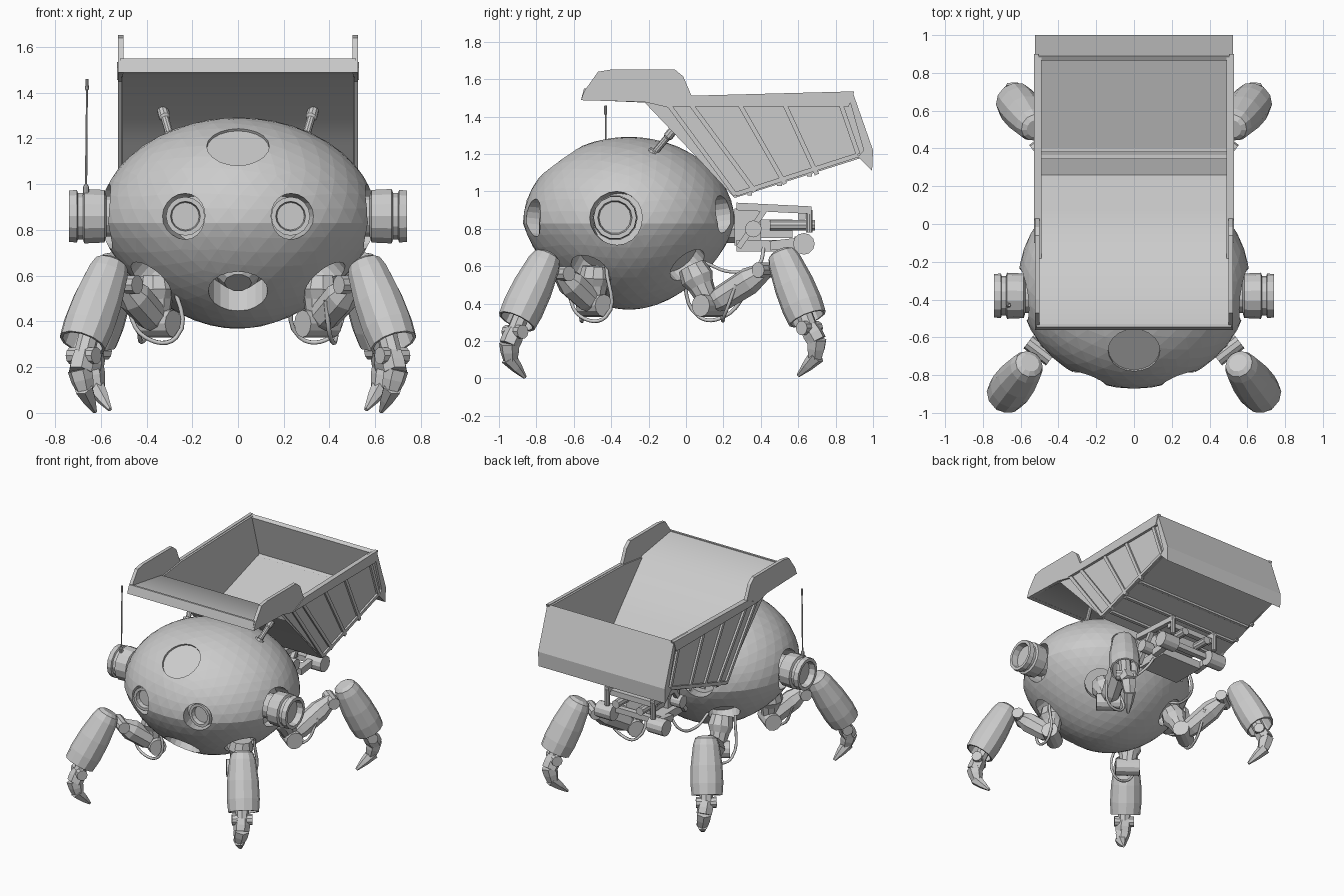
import bpy, bmesh, math
from mathutils import Vector, Matrix

if "Cube" in bpy.data.objects:
    bpy.data.objects.remove(bpy.data.objects["Cube"])

GREY = (0.6, 0.6, 0.6, 1)
mat = bpy.data.materials.new("plain grey")
mat.use_nodes = True
mat.diffuse_color = GREY
mat.node_tree.nodes["Principled BSDF"].inputs["Base Color"].default_value = GREY


def finish(bm, name, smooth=False):
    bmesh.ops.recalc_face_normals(bm, faces=bm.faces)
    me = bpy.data.meshes.new(name)
    bm.to_mesh(me)
    bm.free()
    me.materials.append(mat)
    ob = bpy.data.objects.new(name, me)
    bpy.context.collection.objects.link(ob)
    if smooth:
        bpy.ops.object.select_all(action='DESELECT')
        ob.select_set(True)
        bpy.context.view_layer.objects.active = ob
        bpy.ops.object.shade_smooth_by_angle(angle=math.radians(45))
    return ob


def lathe(bm, a, b, rings, n=12):
    """Rings of (fraction along a-b, radius), capped at both ends."""
    a, b = Vector(a), Vector(b)
    q = (b - a).to_track_quat('Z', 'Y')
    loops = []
    for t, r in rings:
        c = a.lerp(b, t)
        loops.append([bm.verts.new(c + q @ Vector((r * math.cos(k * math.tau / n),
                                                   r * math.sin(k * math.tau / n), 0)))
                      for k in range(n)])
    for lo, hi in zip(loops, loops[1:]):
        for k in range(n):
            bm.faces.new((lo[k], lo[(k + 1) % n], hi[(k + 1) % n], hi[k]))
    bm.faces.new(loops[0])
    bm.faces.new(loops[-1])


def rod(bm, a, b, r, n=10):
    lathe(bm, a, b, [(0, r), (1, r)], n)


def box(bm, centre, size, rot=Matrix()):
    bmesh.ops.create_cube(bm, size=1, matrix=Matrix.Translation(centre) @ rot
                          @ Matrix.Diagonal((*size, 1)))


def slab(bm, outline, x0, x1):
    """Extrude a side outline of (y, z) points between two x positions."""
    lo, hi = ([bm.verts.new((x, y, z)) for y, z in outline] for x in (x0, x1))
    n = len(lo)
    bm.faces.new(lo)
    bm.faces.new(hi)
    for k in range(n):
        bm.faces.new((lo[k], lo[(k + 1) % n], hi[(k + 1) % n], hi[k]))


def beam(bm, a, b, w, d):
    """Rectangular bar from a to b."""
    a, b = Vector(a), Vector(b)
    rot = (b - a).to_track_quat('Z', 'Y').to_matrix().to_4x4()
    box(bm, (a + b) / 2, (w, d, (b - a).length), rot)


def cable(name, pts, r):
    cu = bpy.data.curves.new(name, 'CURVE')
    cu.dimensions = '3D'
    cu.bevel_depth = r
    cu.bevel_resolution = 1
    cu.resolution_u = 6
    sp = cu.splines.new('BEZIER')
    sp.bezier_points.add(len(pts) - 1)
    for p, co in zip(sp.bezier_points, pts):
        p.co = co
        p.handle_left_type = p.handle_right_type = 'AUTO'
    cu.materials.append(mat)
    bpy.context.collection.objects.link(bpy.data.objects.new(name, cu))


# hollow egg-shaped body
CENTRE, RADII = Vector((0, -0.305, 0.83)), Vector((0.612, 0.567, 0.462))


def egg(bm, s):
    for v in bmesh.ops.create_icosphere(bm, subdivisions=4, radius=1)["verts"]:
        p = v.co.copy()
        taper = 1 - 0.22 * max(0, -p.z)
        v.co = CENTRE + Vector((p.x * RADII.x * taper, p.y * RADII.y * taper, p.z * RADII.z)) * s


bm = bmesh.new()
egg(bm, 1)
egg(bm, 0.96)
body = finish(bm, "body")


def outward(p):
    d = Vector(p) - CENTRE
    return Vector([d[i] / RADII[i] ** 2 for i in range(3)]).normalized()


# openings for eyes, ears, hatch, belly and hips
HATCH, BELLY = Vector((0, -0.67, 1.165)), Vector((0, -0.66, 0.53))
holes = [(HATCH, 0.137), (BELLY, 0.13)]
for s in (-1, 1):
    holes += [((s * 0.235, -0.81, 0.86), 0.1), ((s * 0.25, 0.2, 0.88), 0.1),
              ((s * 0.59, -0.375, 0.86), 0.142),
              ((s * 0.39, -0.52, 0.57), 0.11), ((s * 0.35, 0.04, 0.57), 0.11)]
bm = bmesh.new()
for p, r in holes:
    d = outward(p) * 0.13
    rod(bm, Vector(p) - d, Vector(p) + d, r, 20)
cutter = finish(bm, "hole_cutter")
cutter.hide_render = True
mod = body.modifiers.new("holes", 'BOOLEAN')
mod.object, mod.operation, mod.solver = cutter, 'DIFFERENCE', 'EXACT'
cut_mesh = bpy.data.meshes.new_from_object(
    body.evaluated_get(bpy.context.evaluated_depsgraph_get()))
body.modifiers.clear()
body.data = cut_mesh
bpy.data.objects.remove(cutter)

bm = bmesh.new()
d = outward(HATCH)
rod(bm, HATCH - d * 0.05, HATCH - d * 0.015, 0.14, 24)
finish(bm, "top_hatch")
bm = bmesh.new()
d = outward(BELLY)
lathe(bm, BELLY - d * 0.2, BELLY - d * 0.05, [(0, 0.1), (0.7, 0.1), (1, 0.06)], 10)
finish(bm, "belly_socket")

for s, side in ((-1, "right"), (1, "left")):
    # eye: recessed camera barrel
    bm = bmesh.new()
    lathe(bm, (s * 0.23, -0.66, 0.86), (s * 0.23, -0.785, 0.86),
          [(0, 0.07), (0.3, 0.085), (1, 0.085), (1, 0.065), (0.75, 0.06)], 16)
    finish(bm, side + "_eye")

    # ear: stepped drum with a recessed end
    bm = bmesh.new()
    lathe(bm, (s * 0.52, -0.38, 0.86), (s * 0.74, -0.38, 0.86),
          [(0, 0.09), (0.25, 0.09), (0.29, 0.118), (0.69, 0.122), (0.72, 0.105), (0.82, 0.105),
           (0.84, 0.118), (1, 0.115), (1, 0.092), (0.8, 0.085)], 14)
    finish(bm, side + "_ear")

    # tipping ram
    bm = bmesh.new()
    lathe(bm, (s * 0.285, -0.2, 1.17), (s * 0.33, -0.07, 1.325),
          [(0, 0.035), (0.28, 0.035), (0.3, 0.018), (0.75, 0.018), (0.8, 0.026), (1, 0.024)], 10)
    finish(bm, side + "_ram")

# antenna
bm = bmesh.new()
lathe(bm, (-0.665, -0.43, 0.95), (-0.66, -0.43, 1.46),
      [(0, 0.014), (0.08, 0.012), (0.1, 0.005), (0.9, 0.004), (0.91, 0.008), (1, 0.007)], 8)
finish(bm, "antenna")

# dump bed: floor, sloped front wall and wedge canopy as one bent plate
bm = bmesh.new()
slab(bm, [(-0.55, 1.49), (-0.22, 1.475), (0.06, 1.18), (0.26, 0.965), (0.94, 1.18),
          (0.93, 1.21), (0.26, 0.995), (0.08, 1.2), (-0.19, 1.49), (-0.54, 1.545)], -0.505, 0.505)
finish(bm, "bed_floor", True)
bm = bmesh.new()
slab(bm, [(-0.562, 1.488), (-0.545, 1.55), (-0.53, 1.55), (-0.53, 1.488)], -0.515, 0.515)
finish(bm, "canopy_lip")
bm = bmesh.new()
slab(bm, [(0.89, 1.535), (1.0, 1.22), (0.995, 1.11), (0.92, 1.185), (0.95, 1.22), (0.865, 1.52)],
     -0.525, 0.525)
finish(bm, "tailgate")
bm = bmesh.new()
for y in (0.355, 0.39):
    z = 0.995 + (y - 0.27) * 0.32
    beam(bm, (-0.5, y, z), (0.5, y, z), 0.02, 0.02)
for y in (0.34, 0.5, 0.66):
    z = 0.97 + (y - 0.27) * 0.32
    beam(bm, (-0.5, y, z), (0.5, y, z), 0.025, 0.03)
finish(bm, "floor_crossbars")
for s, side in ((-1, "right"), (1, "left")):
    bm = bmesh.new()
    slab(bm, [(-0.2, 1.48), (0.06, 1.19), (0.265, 0.97), (0.94, 1.185), (0.985, 1.21),
              (0.89, 1.53), (0.03, 1.51)], s * 0.49, s * 0.51)
    slab(bm, [(-0.562, 1.488), (-0.545, 1.535), (-0.47, 1.64), (-0.4, 1.652), (-0.06, 1.652),
              (-0.015, 1.615), (0.03, 1.51), (-0.1, 1.45), (-0.22, 1.478)], s * 0.5, s * 0.525)
    finish(bm, side + "_bed_wall")
    bm = bmesh.new()
    slab(bm, [(-0.1, 1.455), (0.03, 1.512), (0.9, 1.535), (0.87, 1.455)], s * 0.505, s * 0.53)
    for y0, z0, y1, z1 in ((-0.09, 1.46, 0.265, 0.98), (0.03, 1.46, 0.37, 1.0),
                           (0.29, 1.46, 0.53, 1.04), (0.53, 1.46, 0.7, 1.09),
                           (0.83, 1.46, 0.92, 1.2), (0.265, 0.985, 0.92, 1.195)):
        beam(bm, (s * 0.512, y0, z0), (s * 0.512, y1, z1), 0.024, 0.024)
    finish(bm, side + "_bed_ribs")

# rear engine frame
bm = bmesh.new()
box(bm, (0, 0.4, 0.71), (0.34, 0.26, 0.06))
box(bm, (0, 0.33, 0.81), (0.26, 0.14, 0.2))
box(bm, (0, 0.47, 0.8), (0.2, 0.2, 0.1))
rod(bm, (0, 0.15, 0.8), (0, 0.35, 0.8), 0.08)
finish(bm, "engine_block")
bm = bmesh.new()
for s in (-1, 1):
    beam(bm, (s * 0.19, 0.27, 0.92), (s * 0.19, 0.67, 0.9), 0.035, 0.04)
    beam(bm, (s * 0.19, 0.28, 0.7), (s * 0.19, 0.42, 0.9), 0.03, 0.03)
    beam(bm, (s * 0.19, 0.45, 0.71), (s * 0.19, 0.62, 0.73), 0.04, 0.05)
    rod(bm, (s * 0.15, 0.63, 0.72), (s * 0.28, 0.63, 0.72), 0.058, 12)
    rod(bm, (s * 0.1, 0.45, 0.82), (s * 0.1, 0.69, 0.82), 0.03)
    rod(bm, (s * 0.19, 0.66, 0.9), (s * 0.19, 0.66, 0.78), 0.018)
    rod(bm, (s * 0.15, 0.36, 0.8), (s * 0.23, 0.36, 0.8), 0.045, 12)
box(bm, (0, 0.62, 0.87), (0.38, 0.04, 0.04))
box(bm, (0, 0.6, 0.74), (0.3, 0.04, 0.04))
finish(bm, "engine_frame")

# four legs: hip, elbow, thigh, shin guard and hooked claw
LEGS = {"front": dict(hip=(0.36, -0.48, 0.6), elbow=(0.35, -0.49, 0.39), knee=(0.5, -0.67, 0.56),
                      top=(0.55, -0.735, 0.665), end=(0.68, -0.905, 0.305),
                      claw=[(0.675, -0.915, 0.25), (0.69, -0.945, 0.18), (0.67, -0.94, 0.1),
                            (0.625, -0.86, 0.005)]),
        "rear": dict(hip=(0.32, 0.03, 0.6), elbow=(0.35, 0.13, 0.39), knee=(0.47, 0.43, 0.58),
                     top=(0.52, 0.505, 0.68), end=(0.63, 0.65, 0.32),
                     claw=[(0.63, 0.66, 0.27), (0.64, 0.7, 0.2), (0.62, 0.69, 0.11),
                           (0.56, 0.6, 0.015)])}
for s, side in ((-1, "right"), (1, "left")):
    for end, leg in LEGS.items():
        hip, elbow, knee, top, foot = (Vector((s * leg[k][0], *leg[k][1:]))
                                       for k in ("hip", "elbow", "knee", "top", "end"))
        claw = [Vector((s * x, y, z)) for x, y, z in leg["claw"]]
        out = Vector((foot.x - top.x, foot.y - top.y, 0)).normalized()
        axle = Vector((-out.y, out.x, 0))
        name = f"{side}_{end}_"
        bm = bmesh.new()
        lathe(bm, hip, elbow, [(0, 0.075), (0.3, 0.09), (0.5, 0.07), (1, 0.05)], 10)
        rod(bm, elbow - axle * 0.085, elbow + axle * 0.085, 0.06, 12)
        lathe(bm, elbow, knee, [(0, 0.045), (0.2, 0.07), (0.7, 0.075), (1, 0.045)], 8)
        rod(bm, knee - axle * 0.075, knee + axle * 0.075, 0.042, 10)
        finish(bm, name + "thigh")
        bm = bmesh.new()
        lathe(bm, top, foot, [(0, 0.05), (0.04, 0.075), (0.15, 0.09), (0.5, 0.108), (0.8, 0.112),
                              (1, 0.105), (1, 0.092), (0.5, 0.09)], 12)
        finish(bm, name + "shin_guard")
        bm = bmesh.new()
        rod(bm, top.lerp(foot, 0.5), claw[0], 0.045, 8)
        rod(bm, claw[0] - axle * 0.07, claw[0] + axle * 0.07, 0.038, 10)
        for a, b, ra, rb in zip(claw, claw[1:], (0.05, 0.055, 0.044), (0.055, 0.04, 0.01)):
            lathe(bm, a.lerp(b, -0.12), b, [(0, ra), (0.5, (ra + rb) / 2 + 0.004), (1, rb)], 6)
        finish(bm, name + "claw")
        cable(name + "hose", [hip + axle * 0.09, elbow + axle * 0.1 - Vector((0, 0, 0.06)),
                              elbow + out * 0.09 - Vector((0, 0, 0.06)),
                              elbow.lerp(knee, 0.6) - axle * 0.07], 0.01)
    cable(side + "_engine_hose", [(s * 0.25, 0.1, 0.62), (s * 0.25, 0.24, 0.57),
                                  (s * 0.22, 0.38, 0.6), (s * 0.15, 0.42, 0.72)], 0.01)
